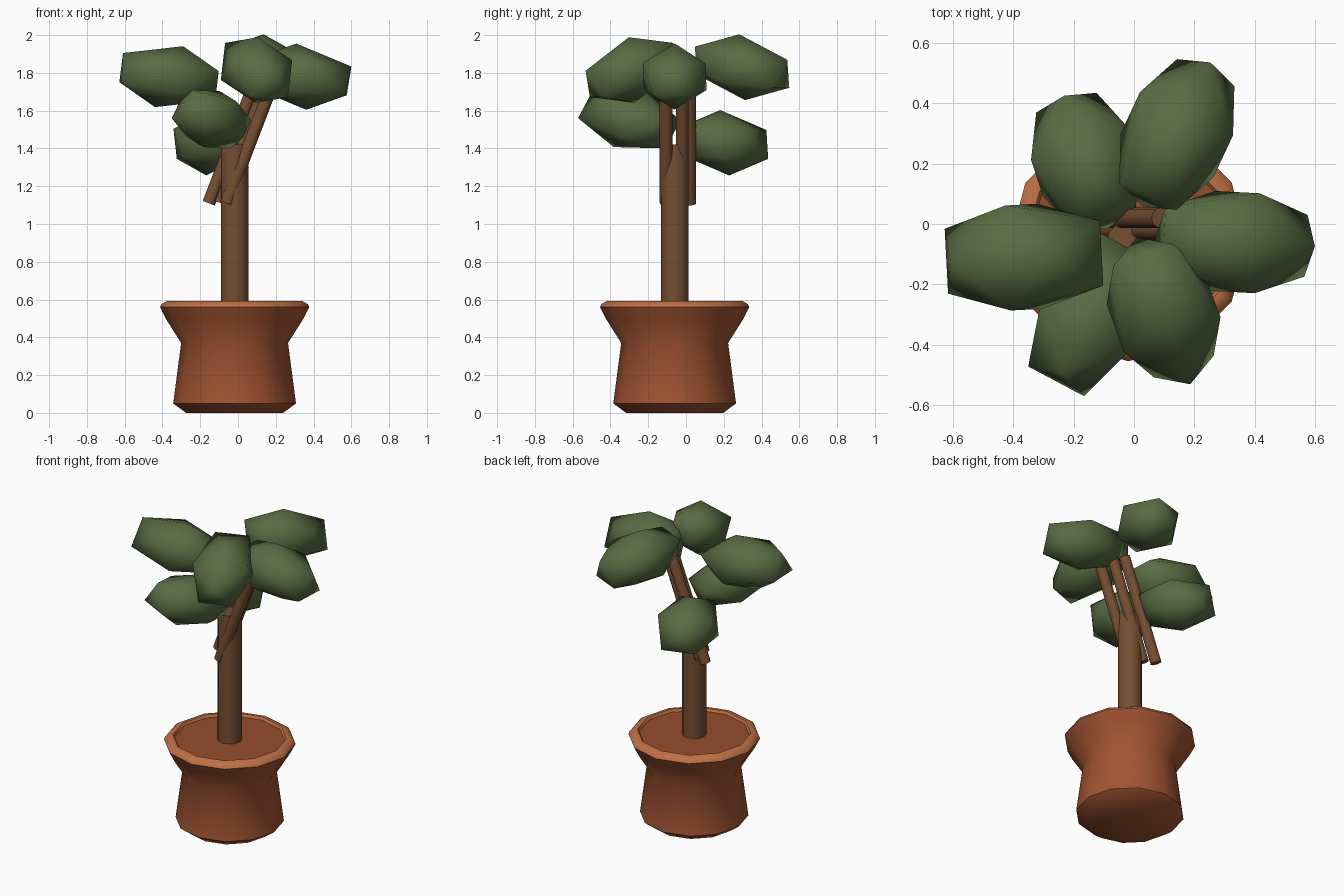
import bpy
import bmesh
from math import radians, cos, sin, pi
from mathutils import Matrix, Vector

cube = bpy.data.objects.get("Cube")
if cube:
    bpy.data.objects.remove(cube, do_unlink=True)

AXIS = Vector((-0.018, -0.06, 0))  # pot and trunk centre line


def material(name, rgb):
    mat = bpy.data.materials.new(name)
    mat.use_nodes = True
    color = (*rgb, 1)
    mat.diffuse_color = color
    bsdf = next(n for n in mat.node_tree.nodes if n.type == "BSDF_PRINCIPLED")
    bsdf.inputs["Base Color"].default_value = color
    bsdf.inputs["Roughness"].default_value = 0.9
    return mat


terracotta = material("terracotta", (0.36, 0.088, 0.032))
rim_clay = material("light rim clay", (0.52, 0.16, 0.06))
soil_brown = material("soil brown", (0.30, 0.075, 0.025))
bark = material("bark brown", (0.18, 0.077, 0.032))
leaf_green = material("leaf green", (0.098, 0.15, 0.055))


def add_object(name, bm, mat, smooth_angle):
    bmesh.ops.recalc_face_normals(bm, faces=bm.faces)
    mesh = bpy.data.meshes.new(name)
    bm.to_mesh(mesh)
    bm.free()
    mesh.materials.append(mat)
    obj = bpy.data.objects.new(name, mesh)
    bpy.context.collection.objects.link(obj)
    bpy.ops.object.select_all(action="DESELECT")
    obj.select_set(True)
    bpy.context.view_layer.objects.active = obj
    bpy.ops.object.shade_smooth_by_angle(angle=radians(smooth_angle))
    return obj


def lathe(name, profile, mat, bottom=False, top=False, sides=12):
    """Revolve (radius, height) points around the pot centre line."""
    bm = bmesh.new()
    rings = []
    for r, z in profile:
        angles = [2 * pi * i / sides for i in range(sides)]
        rings.append([bm.verts.new(AXIS + Vector((r * cos(a), r * sin(a), z)))
                      for a in angles])
    for low, high in zip(rings, rings[1:]):
        for i in range(sides):
            j = (i + 1) % sides
            bm.faces.new((low[i], low[j], high[j], high[i]))
    if bottom:
        bm.faces.new(rings[0][::-1])
    if top:
        bm.faces.new(rings[-1])
    return add_object(name, bm, mat, 40)


def rod(name, start, end, radius, mat, sides=12):
    """Capped cylinder between two points."""
    start, end = Vector(start), Vector(end)
    span = end - start
    turn = span.to_track_quat("Z", "Y").to_matrix().to_4x4()
    bm = bmesh.new()
    bmesh.ops.create_cone(bm, cap_ends=True, segments=sides, radius1=radius,
                          radius2=radius, depth=span.length,
                          matrix=Matrix.Translation((start + end) / 2) @ turn)
    return add_object(name, bm, mat, 40)


def leaf_cluster(name, centre, yaw, pitch, size):
    """Stretched icosahedron with a triangular face at each end."""
    bm = bmesh.new()
    bmesh.ops.create_icosphere(bm, subdivisions=1, radius=1)
    bm.faces.ensure_lookup_table()
    face = bm.faces[0]
    x = face.calc_center_median().normalized()
    corner = face.verts[0].co
    z = (corner - x * corner.dot(x)).normalized()
    align = Matrix((x, z.cross(x), z)).to_4x4()
    place = (Matrix.Translation(centre)
             @ Matrix.Rotation(radians(yaw), 4, "Z")
             @ Matrix.Rotation(radians(-pitch), 4, "Y")
             @ Matrix.Diagonal((*size, 1)))
    bmesh.ops.transform(bm, matrix=place @ align, verts=bm.verts)
    return add_object(name, bm, leaf_green, 180)


# Pot
lathe("pot_body", [(0.257, 0), (0.325, 0.05), (0.283, 0.37), (0.365, 0.5),
                   (0.395, 0.56)], terracotta, bottom=True)
lathe("pot_rim", [(0.395, 0.56), (0.388, 0.575), (0.36, 0.592),
                  (0.34, 0.592), (0.33, 0.575)], rim_clay)
lathe("soil", [(0.332, 0.56), (0.332, 0.576)], soil_brown, top=True)

# Trunk and its parallel slanted branches
rod("trunk", AXIS + Vector((0, 0, 0.55)), AXIS + Vector((0, 0, 1.42)),
    0.073, bark)
for name, x, y in (("front_branch", -0.06, -0.105),
                   ("middle_branch", -0.09, -0.02),
                   ("back_branch", -0.155, 0.02)):
    rod(name, (x, y, 1.11), (x + 0.245, y, 1.75), 0.034, bark)

# Foliage: centre, yaw, pitch, scale
leaves = {
    "left_side_leaf": ((0.335, -0.06, 1.78), -3, -11, (0.315, 0.195, 0.17)),
    "right_side_leaf": ((-0.365, -0.11, 1.78), 183, 5, (0.32, 0.205, 0.17)),
    "back_left_leaf": ((0.142, 0.297, 1.83), 65, -14, (0.31, 0.2, 0.168)),
    "front_left_leaf": ((0.098, -0.288, 1.815), -70, -24, (0.3, 0.2, 0.168)),
    "front_right_leaf": ((-0.14, -0.3, 1.555), -118, 13, (0.31, 0.2, 0.168)),
    "back_right_leaf": ((-0.16, 0.205, 1.43), 108, -9, (0.275, 0.2, 0.17)),
}
for name, spec in leaves.items():
    leaf_cluster(name, *spec)
